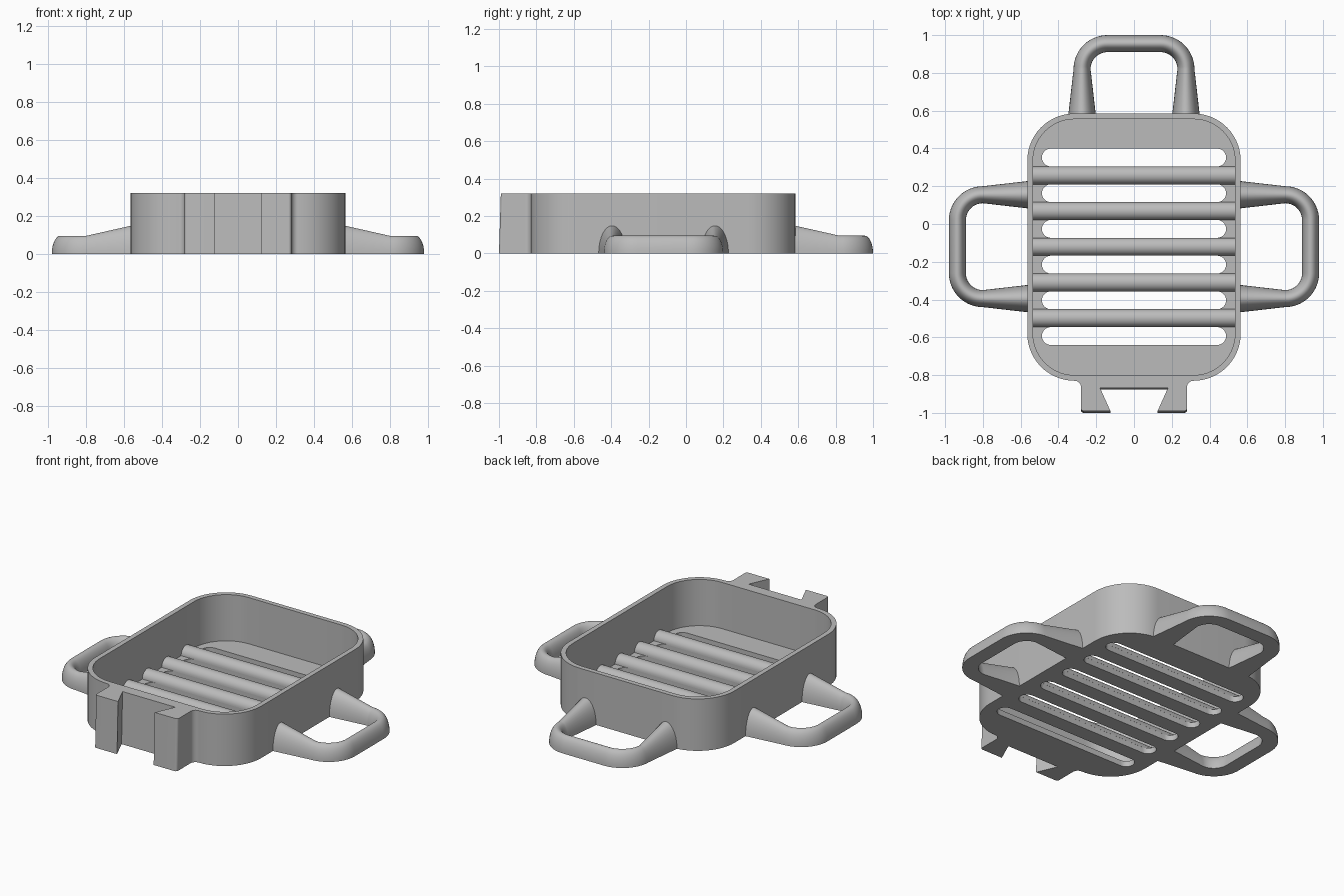
import bpy
import bmesh
from math import sin, cos, pi
from mathutils import Vector, Matrix

if "Cube" in bpy.data.objects:
    bpy.data.objects.remove(bpy.data.objects["Cube"])

HEIGHT, FLOOR = 0.32, 0.035
HALF_X, BACK, FRONT = 0.565, 0.585, -0.83
WALL, PITCH, SLOT_R = 0.03, 0.189, 0.0475
FIRST_SLOT = 0.352

grey = bpy.data.materials.new("plain_grey")
grey.use_nodes = True
grey.diffuse_color = (0.5, 0.5, 0.5, 1)
grey.node_tree.nodes["Principled BSDF"].inputs["Base Color"].default_value = (0.5, 0.5, 0.5, 1)


def finish(name, bm):
    bmesh.ops.recalc_face_normals(bm, faces=bm.faces)
    mesh = bpy.data.meshes.new(name)
    bm.to_mesh(mesh)
    bm.free()
    mesh.materials.append(grey)
    obj = bpy.data.objects.new(name, mesh)
    bpy.context.collection.objects.link(obj)
    return obj


def smooth(obj):
    bpy.ops.object.select_all(action="DESELECT")
    obj.select_set(True)
    bpy.context.view_layer.objects.active = obj
    bpy.ops.object.shade_smooth_by_angle(angle=pi / 6)


def rounded(corners, steps=14):
    """Outline from (x, y, radius) corners, each replaced by an arc."""
    out = []
    for i, (x, y, r) in enumerate(corners):
        p = Vector((x, y))
        if r == 0:
            out.append(p)
            continue
        a = (Vector(corners[i - 1][:2]) - p).normalized()
        b = (Vector(corners[(i + 1) % len(corners)][:2]) - p).normalized()
        half = a.angle(b) / 2
        centre = p + (a + b).normalized() * (r / sin(half))
        start = p + a * (r / (sin(half) / cos(half))) - centre
        turn = start.angle_signed(p + b * (r * cos(half) / sin(half)) - centre)
        for k in range(steps + 1):
            t = -turn * k / steps
            out.append(centre + Matrix.Rotation(t, 2) @ start)
    return out


def prism(name, outline, z0, z1):
    bm = bmesh.new()
    face = bm.faces.new([bm.verts.new((p[0], p[1], z0)) for p in outline])
    top = bmesh.ops.extrude_face_region(bm, geom=[face])["geom"]
    verts = [g for g in top if isinstance(g, bmesh.types.BMVert)]
    bmesh.ops.translate(bm, verts=verts, vec=(0, 0, z1 - z0))
    return finish(name, bm)


def cut(target, cutter):
    mod = target.modifiers.new("cut", "BOOLEAN")
    mod.operation, mod.solver, mod.object = "DIFFERENCE", "EXACT", cutter
    cutter.hide_render = True
    bpy.context.view_layer.objects.active = target
    bpy.ops.object.modifier_apply(modifier=mod.name)
    bpy.data.objects.remove(cutter)


# Tray body with the dovetail bracket in one outline
half = [(HALF_X, BACK, 0.25), (HALF_X, FRONT, 0.25), (0.281, FRONT, 0.033),
        (0.281, -0.99, 0.015), (0.125, -0.99, 0), (0.18, -0.867, 0)]
outline = rounded(half + [(-x, y, r) for x, y, r in reversed(half)])
tray = prism("tray_body", outline, 0, HEIGHT)
# Slight draft on the bracket front and groove
for v in tray.data.vertices:
    if v.co.y < -0.865:
        v.co.y -= 0.01 * (1 - v.co.z / HEIGHT)

# Hollow interior
ix, ib, fr = HALF_X - WALL, BACK - WALL, FRONT + WALL
cavity = rounded([(ix, ib, 0.22), (ix, fr, 0.22), (-ix, fr, 0.22), (-ix, ib, 0.22)])
cut(tray, prism("cavity_cutter", cavity, FLOOR, HEIGHT + 0.1))

# Drain slots
for i in range(6):
    y = FIRST_SLOT - i * PITCH
    slot = [(s * 0.44 + s * SLOT_R * cos(t), y + s * SLOT_R * sin(t))
            for s in (1, -1) for t in [pi * (k / 12 - 0.5) for k in range(13)]]
    cut(tray, prism("slot_cutter", slot, -0.1, FLOOR + 0.05))
smooth(tray)

# Half-round ribs between the slots
for i in range(5):
    y = FIRST_SLOT - (i + 0.5) * PITCH
    bm = bmesh.new()
    ends = [[bm.verts.new((x, y + SLOT_R * cos(pi * k / 20), FLOOR + SLOT_R * sin(pi * k / 20)))
             for k in range(21)] for x in (-ix - 0.005, ix + 0.005)]
    for end in ends:
        bm.faces.new(end)
    for k in range(21):
        j = (k + 1) % 21
        bm.faces.new((ends[0][k], ends[0][j], ends[1][j], ends[1][k]))
    smooth(finish(f"rib_{i + 1}", bm))


def handle(name, origin, angle):
    """Loop handle pointing along local +x, flat underneath, flared at the roots."""
    span, arm, r = 0.275, 0.235, 0.135
    side = [(-0.02, span, 0), (0, span, 0)]
    side += [(arm + r * sin(t), span - r + r * cos(t), t)
             for t in [pi / 2 * k / 14 for k in range(15)]]
    path = side + [(x, -y, pi - t) for x, y, t in reversed(side)]
    bm = bmesh.new()
    rings = []
    for x, y, t in path:
        flare = max(0, 1 - x / arm)
        w, h = 0.045 + 0.027 * flare, 0.095 + 0.053 * flare
        rings.append([bm.verts.new((x + sin(t) * w * cos(a), y + cos(t) * w * cos(a), h * sin(a)))
                      for a in [pi * k / 20 for k in range(21)]])
    for a, b in zip(rings, rings[1:]):
        for k in range(21):
            j = (k + 1) % 21
            bm.faces.new((a[k], a[j], b[j], b[k]))
    bm.faces.new(rings[0])
    bm.faces.new(rings[-1])
    bm.transform(Matrix.Translation((*origin, 0)) @ Matrix.Rotation(angle, 4, "Z"))
    smooth(finish(name, bm))


# Three loop handles
handle("left_handle", (HALF_X, -0.12), 0)
handle("right_handle", (-HALF_X, -0.12), pi)
handle("back_handle", (0, BACK), pi / 2)
